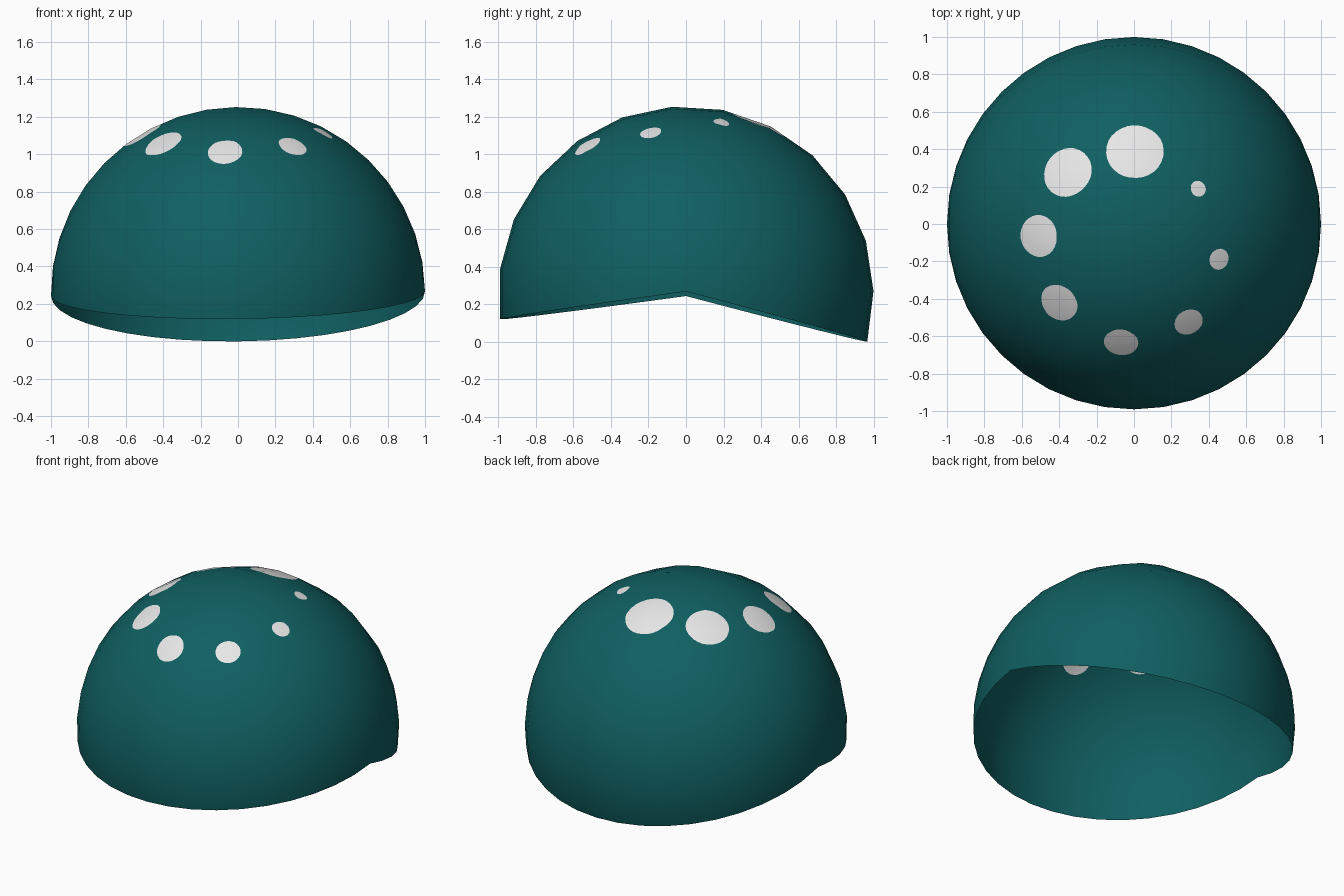
import bpy, bmesh
from math import sin, cos, pi, radians, sqrt
from mathutils import Vector, Matrix

cube = bpy.data.objects.get("Cube")
if cube:
    bpy.data.objects.remove(cube, do_unlink=True)

CENTRE = Vector((0, 0, 0.255))
ARC_STEPS, SPIN_STEPS = 20, 13
BACK_ANGLE, FRONT_ANGLE = radians(-14.8), radians(187.8)
SPOT_SIDES = 28
# Spots: x, y, radius
SPOTS = [(0.005, 0.395, 0.153), (-0.36, 0.28, 0.135), (-0.515, -0.065, 0.112),
         (-0.405, -0.425, 0.105), (-0.07, -0.64, 0.092), (0.295, -0.53, 0.078),
         (0.46, -0.19, 0.057), (0.345, 0.19, 0.043)]


def make_material(name, rgb):
    mat = bpy.data.materials.new(name)
    mat.use_nodes = True
    mat.diffuse_color = (*rgb, 1)
    bsdf = next(n for n in mat.node_tree.nodes if n.type == 'BSDF_PRINCIPLED')
    bsdf.inputs["Base Color"].default_value = (*rgb, 1)
    bsdf.inputs["Roughness"].default_value = 0.6
    return mat


def cut_spot(bm, x, y, radius):
    """Cut a round patch into the shell and give it the spot material."""
    axis = Vector((x, y, sqrt(1 - x * x - y * y)))
    side = axis.orthogonal().normalized()
    inside = [f for f in bm.faces if f.calc_center_median().dot(axis) > 0]
    for i in range(SPOT_SIDES):
        out = Matrix.Rotation(2 * pi * i / SPOT_SIDES, 3, axis) @ side
        geom = set(inside)
        for f in inside:
            geom.update(f.edges)
            geom.update(f.verts)
        cut = bmesh.ops.bisect_plane(bm, geom=list(geom), dist=1e-6,
                                     plane_co=out * radius, plane_no=out)
        faces = {g for g in cut["geom"] if isinstance(g, bmesh.types.BMFace)}
        faces.update(f for f in inside if f.is_valid)
        inside = [f for f in faces
                  if f.calc_center_median().dot(out) < radius]
    for f in inside:
        f.material_index = 1


# Open dome: a half circle spun around the sideways axis
bm = bmesh.new()
arc = []
for i in range(ARC_STEPS + 1):
    t = pi * i / ARC_STEPS
    arc.append(bm.verts.new((cos(t), sin(t) * cos(BACK_ANGLE),
                             sin(t) * sin(BACK_ANGLE))))
edges = [bm.edges.new(pair) for pair in zip(arc, arc[1:])]
bmesh.ops.spin(bm, geom=arc + edges, cent=(0, 0, 0), axis=(1, 0, 0),
               angle=FRONT_ANGLE - BACK_ANGLE, steps=SPIN_STEPS)
bmesh.ops.remove_doubles(bm, verts=bm.verts[:], dist=1e-4)
top = max(bm.verts, key=lambda v: v.co.z)
if top.co.z < 0.5:  # keep the dome upward whatever the spin direction
    bmesh.ops.scale(bm, vec=(1, 1, -1), verts=bm.verts[:])
bmesh.ops.rotate(bm, verts=bm.verts[:], cent=(0, 0, 0),
                 matrix=Matrix.Rotation(radians(-0.7), 3, 'Y'))

# Spots
for spot in SPOTS:
    cut_spot(bm, *spot)

# Outward normals
for f in bm.faces:
    f.normal_update()
    if f.normal.dot(f.calc_center_median()) < 0:
        f.normal_flip()
    f.smooth = True
bmesh.ops.translate(bm, verts=bm.verts[:], vec=CENTRE)

mesh = bpy.data.meshes.new("spotted_dome")
bm.to_mesh(mesh)
bm.free()
mesh.materials.append(make_material("deep_teal", (0.005, 0.115, 0.12)))
mesh.materials.append(make_material("spot_white", (0.8, 0.8, 0.8)))
mesh.normals_split_custom_set_from_vertices(
    [(v.co - CENTRE).normalized() for v in mesh.vertices])
dome = bpy.data.objects.new("spotted_dome", mesh)
bpy.context.collection.objects.link(dome)
